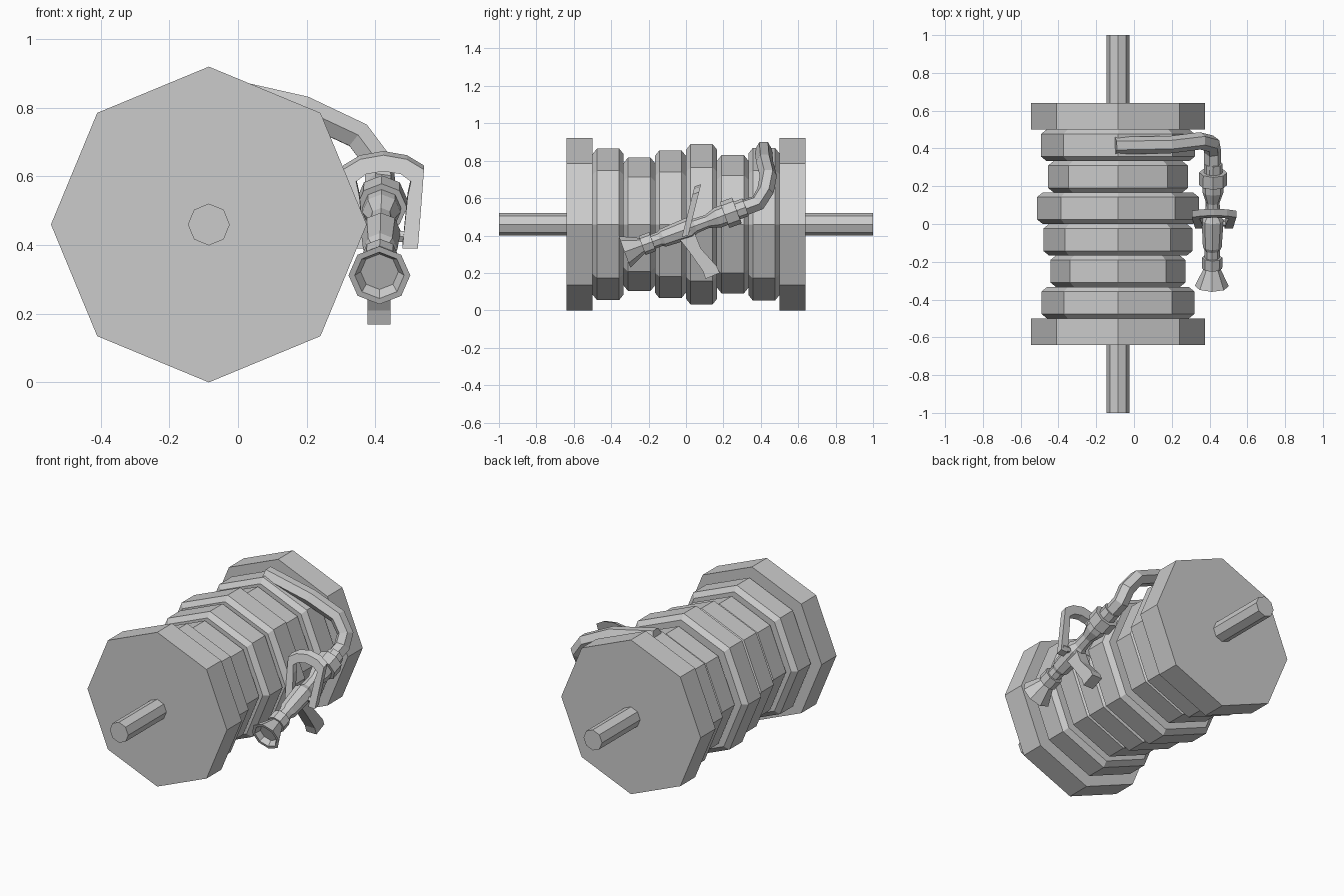
import bpy, bmesh, math
from mathutils import Vector

if "Cube" in bpy.data.objects:
    bpy.data.objects.remove(bpy.data.objects["Cube"])

grey = bpy.data.materials.new("plain_grey")
grey.use_nodes = True
grey.diffuse_color = (0.6, 0.6, 0.6, 1)
grey.node_tree.nodes["Principled BSDF"].inputs["Base Color"].default_value = (0.6, 0.6, 0.6, 1)


def finish(name, bm):
    bmesh.ops.recalc_face_normals(bm, faces=bm.faces)
    mesh = bpy.data.meshes.new(name)
    bm.to_mesh(mesh)
    bm.free()
    mesh.materials.append(grey)
    obj = bpy.data.objects.new(name, mesh)
    bpy.context.collection.objects.link(obj)
    return obj


def lathe(name, profile, origin, direction, sides=8):
    """Turn (distance, radius) pairs around an axis and cap both ends."""
    bm = bmesh.new()
    turn = Vector(direction).to_track_quat('Z', 'Y')
    rings = []
    for d, r in profile:
        ring = []
        for k in range(sides):
            a = math.tau * k / sides
            ring.append(bm.verts.new(Vector(origin) + turn @ Vector((r * math.cos(a), r * math.sin(a), d))))
        rings.append(ring)
    for a, b in zip(rings, rings[1:]):
        for k in range(sides):
            n = (k + 1) % sides
            bm.faces.new((a[k], a[n], b[n], b[k]))
    bm.faces.new(rings[0])
    bm.faces.new(rings[-1])
    return finish(name, bm)


def prism(name, outline, offset):
    """Extrude a flat outline of 3D points along an offset."""
    bm = bmesh.new()
    face = bm.faces.new([bm.verts.new(p) for p in outline])
    out = bmesh.ops.extrude_face_region(bm, geom=[face], use_keep_orig=True)
    verts = [v for v in out["geom"] if isinstance(v, bmesh.types.BMVert)]
    bmesh.ops.translate(bm, verts=verts, vec=offset)
    return finish(name, bm)


def hose(name, points, radius):
    curve = bpy.data.curves.new(name, 'CURVE')
    curve.dimensions = '3D'
    curve.bevel_depth = radius
    curve.bevel_resolution = 1
    curve.use_fill_caps = True
    spline = curve.splines.new('POLY')
    spline.points.add(len(points) - 1)
    for sp, p in zip(spline.points, points):
        sp.co = (*p, 1)
    curve.materials.append(grey)
    obj = bpy.data.objects.new(name, curve)
    bpy.context.collection.objects.link(obj)
    bpy.ops.object.select_all(action='DESELECT')
    obj.select_set(True)
    bpy.context.view_layer.objects.active = obj
    bpy.ops.object.convert(target='MESH')
    for poly in obj.data.polygons:
        poly.use_smooth = False


# Drum: end plates, axle stubs and wound coils
hub = Vector((-0.085, 0, 0.46))
along = Vector((0, 1, 0))
for side, label in ((-1, "front"), (1, "back")):
    lathe(label + "_plate", [(0.5, 0.46), (0.64, 0.46)], hub, along * side)
    lathe(label + "_axle", [(0.6, 0.061), (1.0, 0.061)], hub, along * side)

coil_width = 1.0 / 6
for i, r in enumerate((0.405, 0.358, 0.395, 0.428, 0.37, 0.408)):
    y = -0.5 + i * coil_width
    lathe(f"coil_{i + 1}", [(y, r - 0.03), (y + 0.024, r),
                            (y + coil_width - 0.024, r), (y + coil_width, r - 0.03)], hub, along)

# Loose end of the hose, leaving the last coil
hose("hose_end", [(-0.1, 0.415, 0.86), (0.19, 0.42, 0.795), (0.35, 0.44, 0.72),
                  (0.41, 0.425, 0.64), (0.415, 0.385, 0.575), (0.415, 0.26, 0.53)], 0.046)

# Nozzle: collar, tapered neck, body and hollow bell
tip = Vector((0.412, -0.328, 0.312))
tail = Vector((0.42, 0.33, 0.555))
lathe("nozzle", [(0.03, 0.055), (0.0, 0.072), (0.0, 0.09), (0.1, 0.043), (0.1, 0.054),
                 (0.16, 0.054), (0.16, 0.04), (0.2, 0.04), (0.22, 0.05), (0.37, 0.058),
                 (0.40, 0.04), (0.47, 0.036), (0.53, 0.056), (0.57, 0.056), (0.57, 0.074),
                 (0.64, 0.074), (0.64, 0.05), (0.69, 0.05)], tip, tail - tip)

# Pistol grip under the body
prism("grip", [(0.378, y, z) for y, z in ((-0.05, 0.4), (0.04, 0.43), (0.08, 0.33), (0.165, 0.235),
                                          (0.18, 0.2), (0.105, 0.168), (0.09, 0.21), (0.02, 0.31))],
      (0.066, 0, 0))

# Bail lever: a U over the body, leaning back
half = [(0.1, 0.39), (0.112, 0.54), (0.118, 0.62), (0.068, 0.65), (0, 0.662)]
inner = [(0, 0.615), (0.05, 0.607), (0.08, 0.585), (0.07, 0.54), (0.055, 0.39)]
loop = half + [(-x, z) for x, z in half[-2::-1]] + [(-x, z) for x, z in inner[::-1]] + inner[1:]
prism("bail_lever", [(0.424 + x, -0.02 + (z - 0.4) * 0.25, z) for x, z in loop], (0, 0.035, 0.012))
lathe("bail_pin", [(-0.09, 0.018), (0.09, 0.018)], (0.424, 0.005, 0.425), (1, 0, 0), 6)
